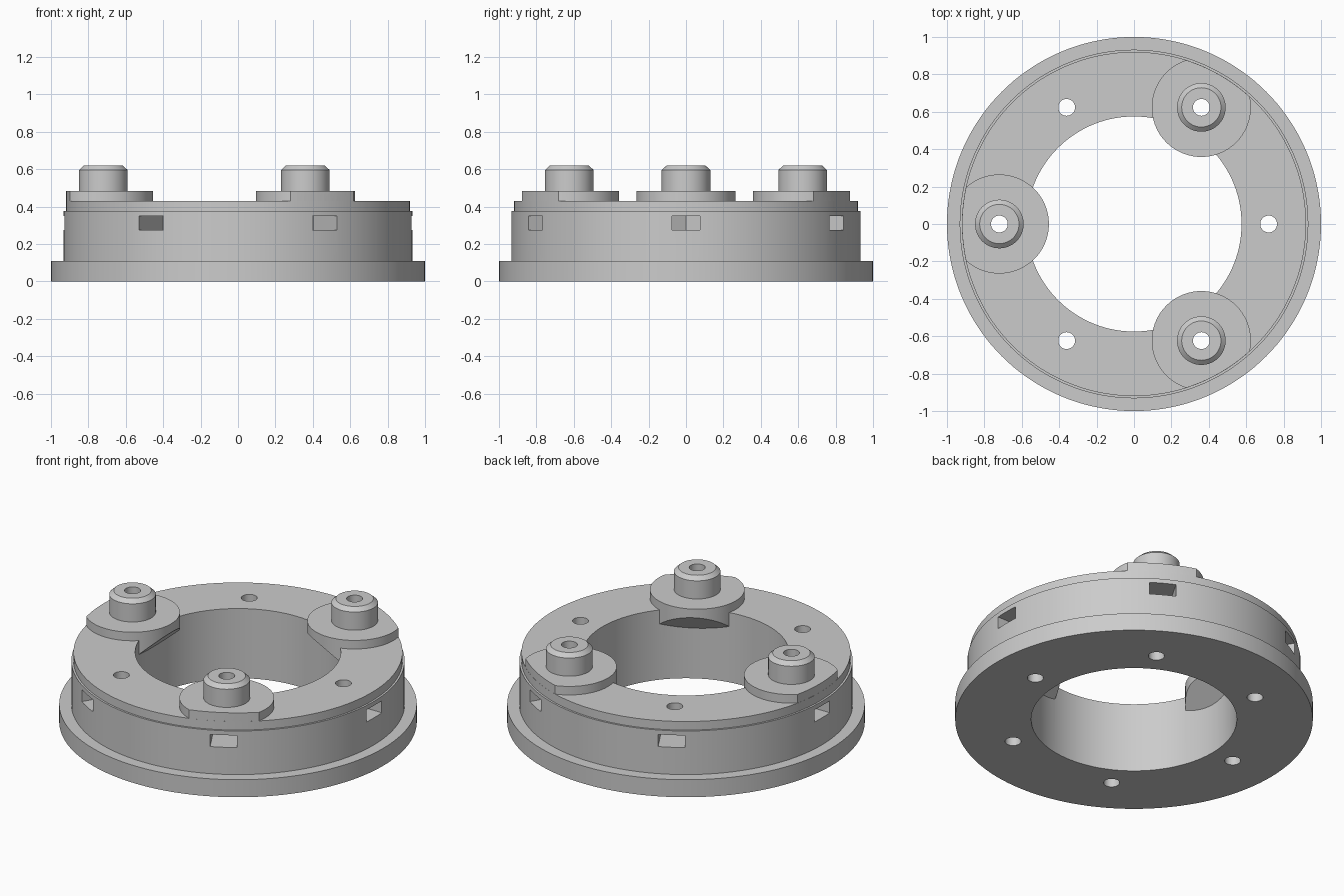
import bpy, bmesh, math
from mathutils import Matrix, Vector

if "Cube" in bpy.data.objects:
    bpy.data.objects.remove(bpy.data.objects["Cube"])

grey = bpy.data.materials.new("plain grey")
grey.diffuse_color = (0.6, 0.6, 0.6, 1)
grey.use_nodes = True
grey.node_tree.nodes["Principled BSDF"].inputs["Base Color"].default_value = grey.diffuse_color


def to_object(name, bm, matrix=None):
    if matrix:
        bm.transform(matrix)
    bmesh.ops.recalc_face_normals(bm, faces=bm.faces)
    mesh = bpy.data.meshes.new(name)
    bm.to_mesh(mesh)
    bm.free()
    mesh.materials.append(grey)
    ob = bpy.data.objects.new(name, mesh)
    bpy.context.collection.objects.link(ob)
    return ob


def lathe(profile, segments, closed=False):
    """Turn an (r, z) profile about z; open profiles are capped at both ends."""
    bm = bmesh.new()
    loops = []
    for r, z in profile:
        loops.append([bm.verts.new((r * math.cos(2 * math.pi * i / segments),
                                    r * math.sin(2 * math.pi * i / segments), z))
                      for i in range(segments)])
    pairs = list(zip(loops, loops[1:]))
    if closed:
        pairs.append((loops[-1], loops[0]))
    else:
        bm.faces.new(loops[0])
        bm.faces.new(loops[-1])
    for a, b in pairs:
        for i in range(segments):
            j = (i + 1) % segments
            bm.faces.new((a[i], a[j], b[j], b[i]))
    return bm


def boolean(target, tool, operation):
    mod = target.modifiers.new(operation, 'BOOLEAN')
    mod.operation = operation
    mod.solver = 'EXACT'
    mod.object = tool
    bpy.context.view_layer.objects.active = target
    bpy.ops.object.modifier_apply(modifier=mod.name)
    bpy.data.objects.remove(tool)


def prism(points, z0, z1):
    bm = bmesh.new()
    low = [bm.verts.new((x, y, z0)) for x, y in points]
    high = [bm.verts.new((x, y, z1)) for x, y in points]
    bm.faces.new(low)
    bm.faces.new(high)
    for i in range(len(points)):
        j = (i + 1) % len(points)
        bm.faces.new((low[i], low[j], high[j], high[i]))
    return bm


BOLT_R = 0.72

# Stepped ring with flange and central bore
ring = to_object("mounting_ring", lathe(
    [(0.575, 0), (1.0, 0), (1.0, 0.108), (0.932, 0.108), (0.932, 0.377),
     (0.92, 0.377), (0.92, 0.43), (0.575, 0.43)], 144, closed=True))

# Three bosses: round pad with sloped support below, and a chamfered peg on top
for angle in (60, 180, 300):
    bm = lathe([(0.265, 0.3), (0.265, 0.483), (0.13, 0.483),
                (0.13, 0.595), (0.105, 0.618)], 72)
    bm.transform(Matrix.Translation((BOLT_R, 0, 0)))
    cut = bmesh.ops.bisect_plane(
        bm, geom=bm.verts[:] + bm.edges[:] + bm.faces[:],
        plane_co=Vector((0.455, 0, 0.43)), plane_no=Vector((1, 0, 1)),
        clear_inner=True)
    edges = [e for e in cut["geom_cut"] if isinstance(e, bmesh.types.BMEdge)]
    bmesh.ops.contextual_create(bm, geom=edges)
    boss = to_object("boss", bm)
    boolean(boss, to_object("boss_trim", lathe([(0.9195, 0.1), (0.9195, 1)], 144)),
            'INTERSECT')
    boss.data.transform(Matrix.Rotation(math.radians(angle), 4, 'Z'))
    boolean(ring, boss, 'UNION')

# Six bolt holes, each with a nut slot opening on the rim
tip = 0.075 / math.cos(math.radians(30))
slot = [(1.1, -0.075), (1.1, 0.075), (BOLT_R - tip / 2, 0.075),
        (BOLT_R - tip, 0), (BOLT_R - tip / 2, -0.075)]
for k in range(6):
    turn = Matrix.Rotation(math.radians(60 * k), 4, 'Z')
    boolean(ring, to_object("nut_slot", prism(slot, 0.275, 0.35), turn), 'DIFFERENCE')
    hole = lathe([(0.045, -0.1), (0.045, 0.8)], 36)
    boolean(ring, to_object("bolt_hole", hole,
                            turn @ Matrix.Translation((BOLT_R, 0, 0))), 'DIFFERENCE')

# Smooth round walls, crisp edges
bpy.ops.object.select_all(action='DESELECT')
ring.select_set(True)
bpy.context.view_layer.objects.active = ring
bpy.ops.object.shade_smooth_by_angle(angle=math.radians(25))
